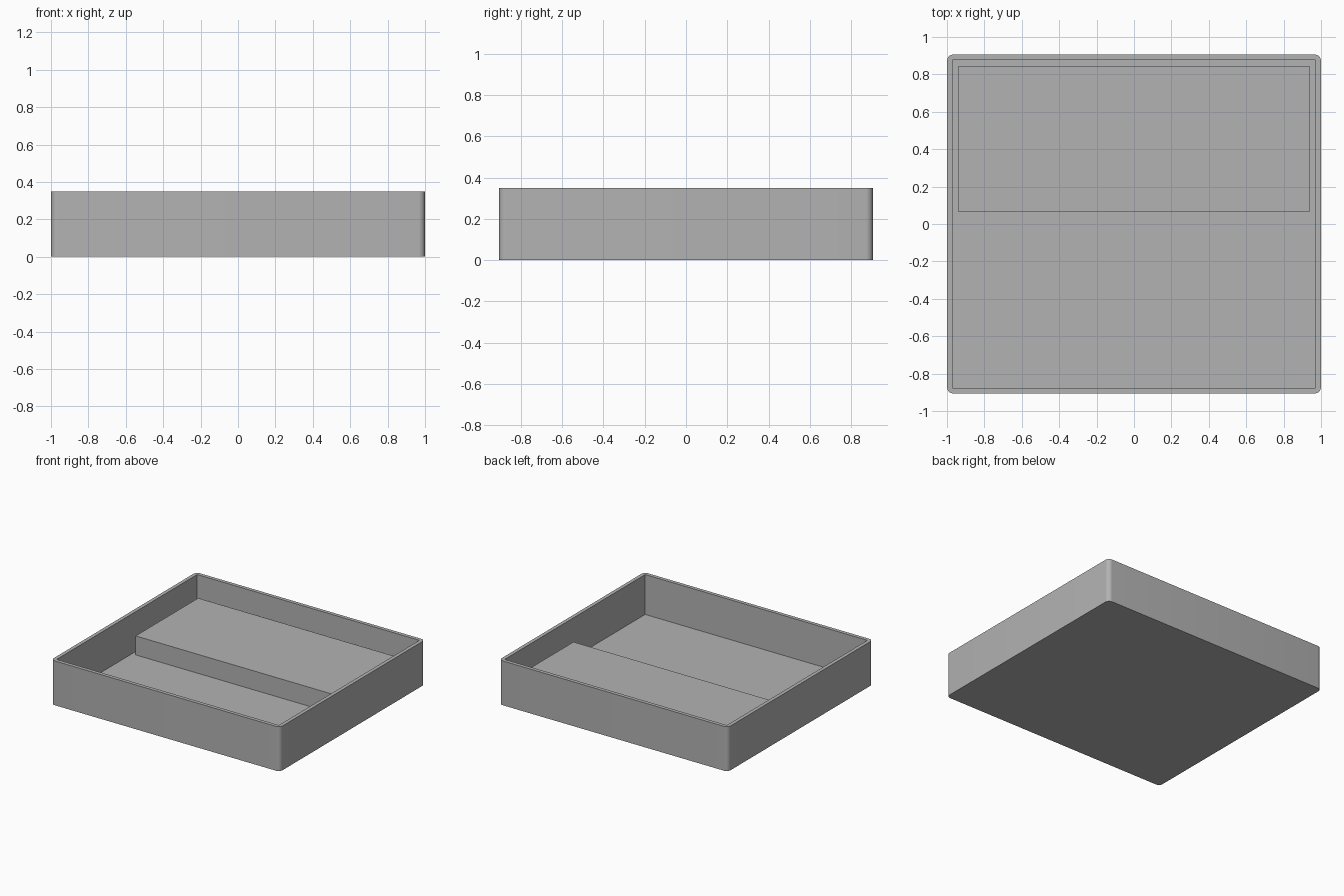
import bpy
import bmesh

# Remove the default cube
cube = bpy.data.objects.get("Cube")
if cube:
    bpy.data.objects.remove(cube, do_unlink=True)

HALF_X, HALF_Y, HEIGHT = 1.0, 0.906, 0.35
WALL, FLOOR, RADIUS = 0.029, 0.035, 0.035

# Single grey plastic
grey = bpy.data.materials.new("grey_plastic")
grey.use_nodes = True
grey.diffuse_color = (0.45, 0.45, 0.45, 1)
grey.node_tree.nodes["Principled BSDF"].inputs["Base Color"].default_value = grey.diffuse_color


def add_box(bm, x0, x1, y0, y1, z0, z1):
    verts = bmesh.ops.create_cube(bm, size=1)["verts"]
    for v in verts:
        v.co = (x1 if v.co.x > 0 else x0,
                y1 if v.co.y > 0 else y0,
                z1 if v.co.z > 0 else z0)


def make_object(name, bm):
    mesh = bpy.data.meshes.new(name)
    bm.to_mesh(mesh)
    bm.free()
    mesh.materials.append(grey)
    obj = bpy.data.objects.new(name, mesh)
    bpy.context.collection.objects.link(obj)
    return obj


# Tray: block with rounded upright corners, hollowed from the top
bm = bmesh.new()
add_box(bm, -HALF_X, HALF_X, -HALF_Y, HALF_Y, 0, HEIGHT)
uprights = [e for e in bm.edges if abs(e.verts[0].co.z - e.verts[1].co.z) > HEIGHT / 2]
bmesh.ops.bevel(bm, geom=uprights, offset=RADIUS, segments=8, profile=0.5, affect="EDGES")
tray = make_object("tray", bm)

# Sharp-cornered cavity cutter
bm = bmesh.new()
add_box(bm, WALL - HALF_X, HALF_X - WALL, WALL - HALF_Y, HALF_Y - WALL, FLOOR, HEIGHT * 2)
cutter = make_object("cavity_cutter", bm)
cutter.hide_render = True
cutter.hide_set(True)
cutter.display_type = "WIRE"

hollow = tray.modifiers.new("hollow", "BOOLEAN")
hollow.operation = "DIFFERENCE"
hollow.solver = "EXACT"
hollow.object = cutter

# Bake the cut so the cutter can go
bpy.context.view_layer.update()
baked = bpy.data.meshes.new_from_object(tray.evaluated_get(bpy.context.evaluated_depsgraph_get()))
tray.modifiers.clear()
tray.data = baked
bpy.data.objects.remove(cutter, do_unlink=True)

# Raised platform across the back half
bm = bmesh.new()
add_box(bm, -0.939, 0.939, 0.063, 0.844, FLOOR - 0.01, 0.185)
platform = make_object("raised_platform", bm)

# Smooth the rounded corners, keep the other edges sharp
bpy.ops.object.select_all(action="DESELECT")
tray.select_set(True)
bpy.context.view_layer.objects.active = tray
bpy.ops.object.shade_smooth_by_angle(angle=0.6)
